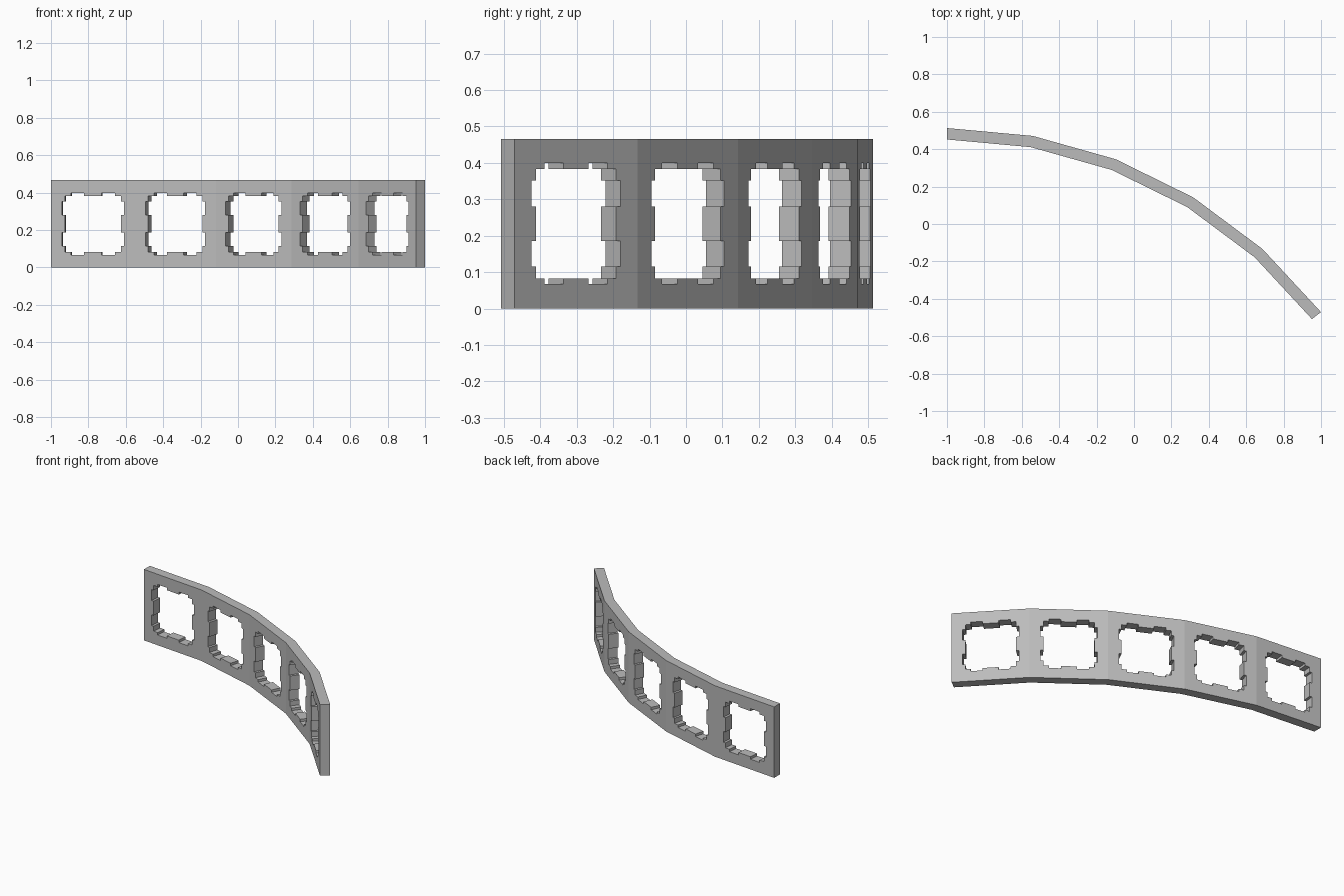
import bpy, bmesh
from math import sin, cos, radians
from mathutils import Vector, Matrix

PANELS = 5
SWEEP = radians(52.4)
STEP = SWEEP / PANELS
R_OUT = 2.524
R_IN = R_OUT - 0.061
HEIGHT = 0.466
X0, Y0 = -1.0, 0.513 - R_OUT       # centre of the bend

if "Cube" in bpy.data.objects:
    bpy.data.objects.remove(bpy.data.objects["Cube"], do_unlink=True)

grey = bpy.data.materials.new("plain grey")
grey.use_nodes = True
colour = (0.5, 0.5, 0.5, 1.0)
grey.diffuse_color = colour
grey.node_tree.nodes["Principled BSDF"].inputs["Base Color"].default_value = colour


def arc_point(radius, angle):
    return Vector((X0 + radius * sin(angle), Y0 + radius * cos(angle), 0))


def prism(bm, outline, direction):
    """Extrude a closed outline along a direction into a solid."""
    face = bm.faces.new([bm.verts.new(p) for p in outline])
    new = bmesh.ops.extrude_face_region(bm, geom=[face], use_keep_orig=True)["geom"]
    moved = [v for v in new if isinstance(v, bmesh.types.BMVert)]
    bmesh.ops.translate(bm, verts=moved, vec=direction)


def make_object(name, bm):
    bmesh.ops.recalc_face_normals(bm, faces=bm.faces)
    mesh = bpy.data.meshes.new(name)
    bm.to_mesh(mesh)
    bm.free()
    mesh.materials.append(grey)
    obj = bpy.data.objects.new(name, mesh)
    bpy.context.collection.objects.link(obj)
    return obj


# Faceted curved strip
angles = [i * STEP for i in range(PANELS + 1)]
plan = [arc_point(R_OUT, a) for a in angles]
plan += [arc_point(R_IN, a) for a in reversed(angles)]
bm = bmesh.new()
prism(bm, plan, Vector((0, 0, HEIGHT)))
frame = make_object("curved_frame", bm)

# Square opening with two shallow notches on every side
BODY, DEEP, NEAR, FAR = 0.15, 0.166, 0.047, 0.118
side = [(-BODY, BODY), (-FAR, BODY), (-FAR, DEEP), (-NEAR, DEEP), (-NEAR, BODY),
        (NEAR, BODY), (NEAR, DEEP), (FAR, DEEP), (FAR, BODY)]
opening = []
for quarter in range(4):
    turn = Matrix.Rotation(radians(-90 * quarter), 2)
    opening += [turn @ Vector(p) for p in side]

# One cutter through the middle of each panel
bm = bmesh.new()
for i in range(PANELS):
    middle = (i + 0.5) * STEP
    along = Vector((cos(middle), -sin(middle), 0))
    outward = Vector((sin(middle), cos(middle), 0))
    centre = arc_point((R_OUT + R_IN) / 2, middle) + Vector((0, 0, HEIGHT / 2))
    outline = [centre - outward * 0.1 + along * p.x + Vector((0, 0, p.y))
               for p in opening]
    prism(bm, outline, outward * 0.2)
cutter = make_object("opening_cutter", bm)
cutter.hide_render = True

# Cut the openings and drop the cutter
cut = frame.modifiers.new("openings", 'BOOLEAN')
cut.operation = 'DIFFERENCE'
cut.solver = 'EXACT'
cut.object = cutter
bpy.context.view_layer.objects.active = frame
frame.select_set(True)
bpy.ops.object.modifier_apply(modifier=cut.name)
bpy.data.objects.remove(cutter, do_unlink=True)
